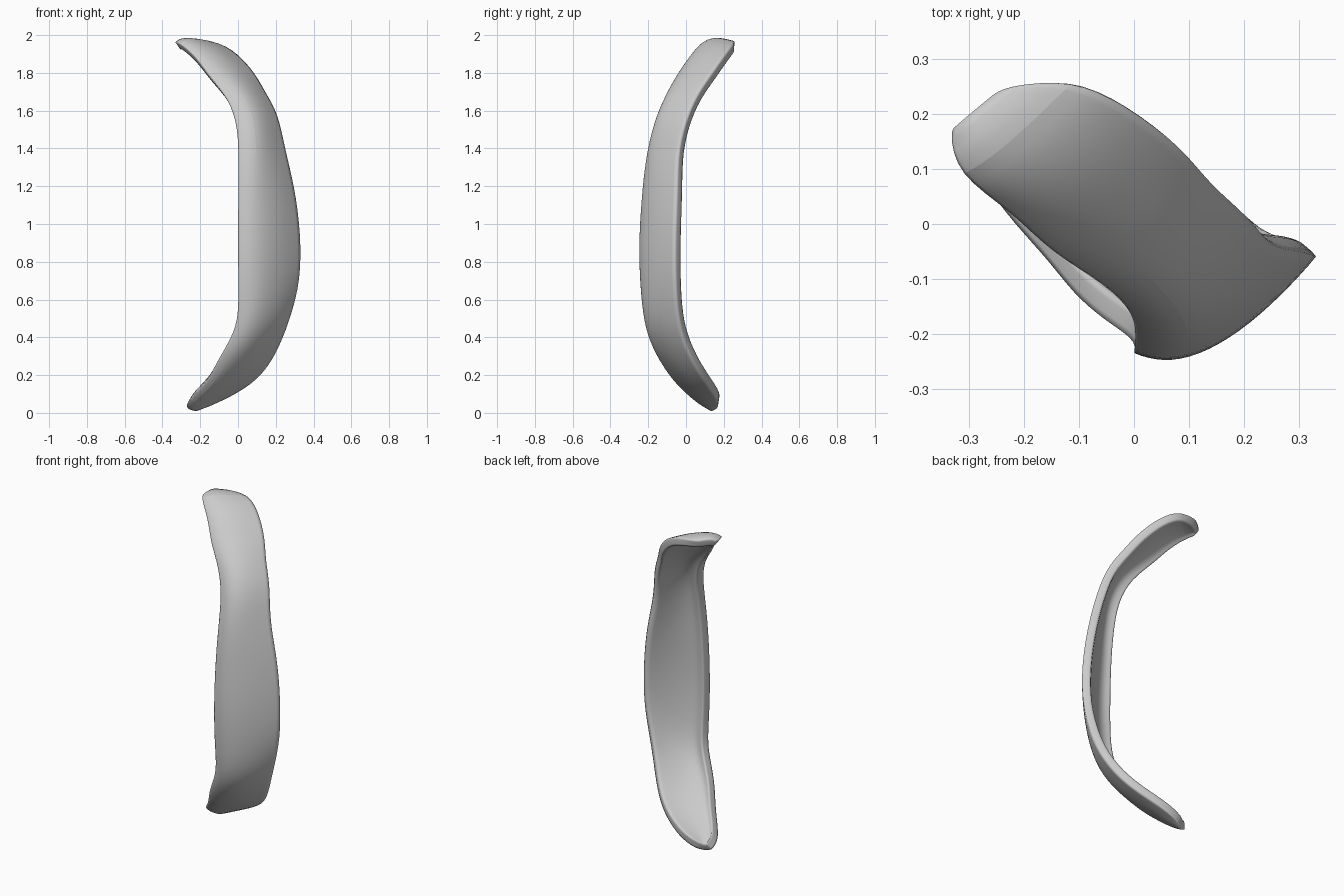
import bpy
import random
from mathutils import Vector

random.seed(4)
cube = bpy.data.objects.get("Cube")
if cube:
    bpy.data.objects.remove(cube)

# Both long edges of the outer face, from the top tip to the bottom tip
left_edge = [(-.335, .17, 1.96), (-.325, .09, 1.97), (-.22, .02, 1.89), (-.155, -.05, 1.78),
             (-.05, -.11, 1.66), (0, -.165, 1.51), (0, -.2, 1.32), (0, -.225, 1.12),
             (0, -.24, .87), (0, -.23, .65), (0, -.21, .48), (-.05, -.18, .37),
             (-.11, -.13, .27), (-.16, -.06, .17), (-.275, .06, .06), (-.27, .13, .025)]
right_edge = [(-.24, .25, 1.97), (-.11, .265, 1.97), (-.01, .215, 1.91), (.09, .14, 1.8),
              (.14, .07, 1.71), (.215, .01, 1.59), (.25, -.045, 1.4), (.305, -.05, 1.19),
              (.335, -.06, .95), (.335, -.06, .7), (.28, -.045, .5), (.23, -.01, .37),
              (.165, .05, .25), (.075, .115, .15), (-.08, .175, .06), (-.18, .165, .02)]
# Cross-section: position across the strip and outward bulge
section = [(0, 0), (.1, .038), (.27, .06), (.5, .056), (.75, .033), (1, 0)]

verts, faces = [], []
rows, cols = len(left_edge), len(section)
for i in range(rows):
    a, b = Vector(left_edge[i]), Vector(right_edge[i])
    lo, hi = max(i - 1, 0), min(i + 1, rows - 1)
    along = (Vector(left_edge[hi]) + Vector(right_edge[hi])
             - Vector(left_edge[lo]) - Vector(right_edge[lo]))
    out = along.cross(b - a).normalized()
    # The strip flattens towards its tips
    fullness = min(1, .3 + .14 * min(i, rows - 1 - i))
    for t, bulge in section:
        wobble = random.uniform(-.004, .004)
        verts.append(a.lerp(b, t) + out * (bulge * fullness + wobble))
for i in range(rows - 1):
    for j in range(cols - 1):
        k = i * cols + j
        faces.append((k, k + cols, k + cols + 1, k + 1))

mesh = bpy.data.meshes.new("curved_shell_strip")
mesh.from_pydata(verts, [], faces)
strip = bpy.data.objects.new("curved_shell_strip", mesh)
bpy.context.collection.objects.link(strip)

# Plain grey
grey = bpy.data.materials.new("grey")
grey.use_nodes = True
grey.diffuse_color = (.6, .6, .6, 1)
grey.node_tree.nodes["Principled BSDF"].inputs["Base Color"].default_value = (.6, .6, .6, 1)
mesh.materials.append(grey)

# Make sure the faces point away from the hollow side
centre = mesh.polygons[len(mesh.polygons) // 2]
if centre.normal.dot(Vector((1, -1, 0))) < 0:
    mesh.flip_normals()

# Thickness inwards, then rounding
shell = strip.modifiers.new("thickness", 'SOLIDIFY')
shell.thickness = .05
shell.offset = -1
shell.edge_crease_outer = .6
shell.edge_crease_inner = .5
smooth = strip.modifiers.new("rounding", 'SUBSURF')
smooth.levels = smooth.render_levels = 2

bpy.context.view_layer.objects.active = strip
strip.select_set(True)
bpy.ops.object.shade_smooth_by_angle()
